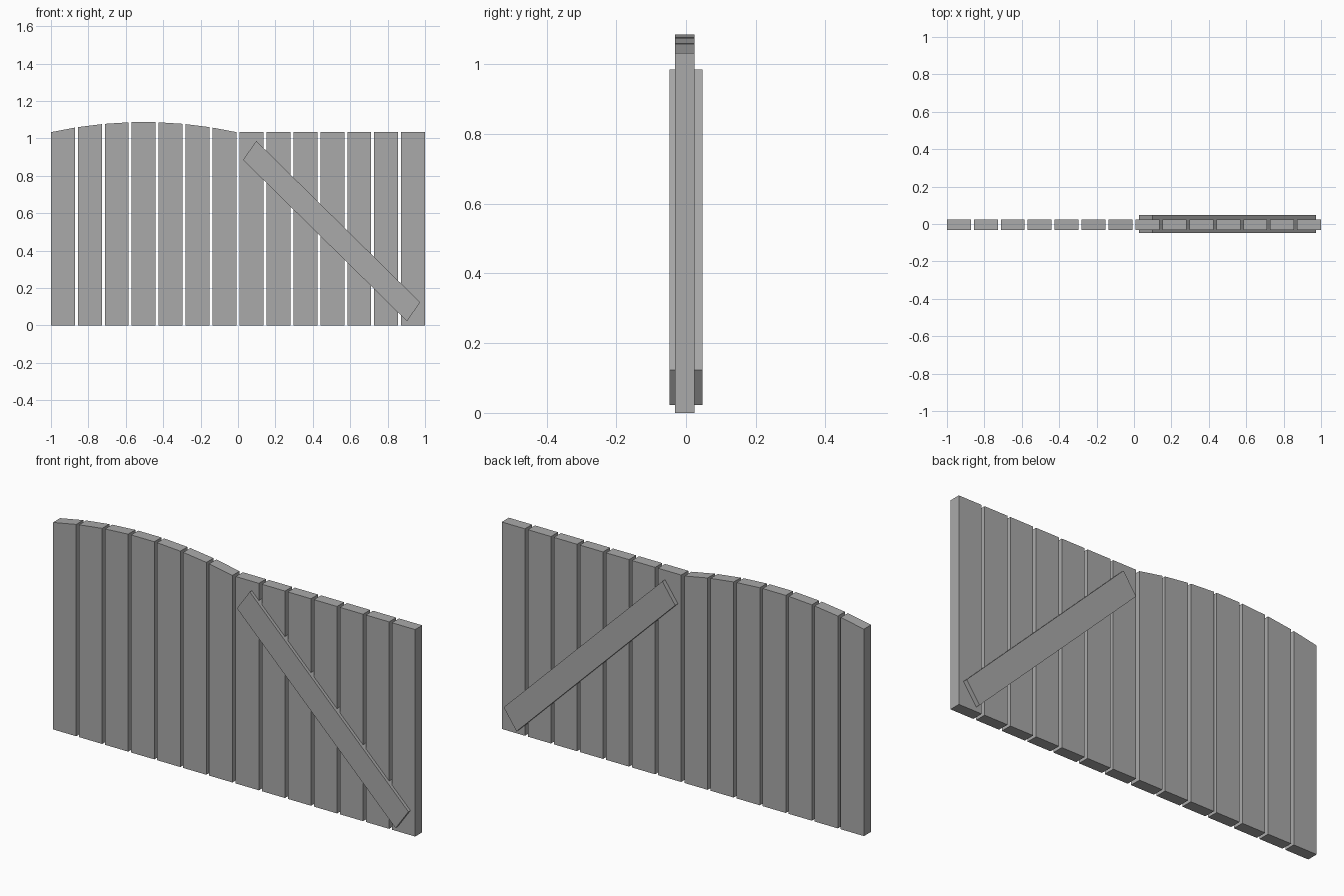
import bpy

cube = bpy.data.objects.get("Cube")
if cube:
    bpy.data.objects.remove(cube, do_unlink=True)

GREY = (0.4, 0.4, 0.4, 1.0)
wood = bpy.data.materials.new("grey_wood")
wood.use_nodes = True
wood.diffuse_color = GREY
wood.node_tree.nodes["Principled BSDF"].inputs["Base Color"].default_value = GREY


def slab(name, outline, front, back):
    """Extrude an outline in the x-z plane from front to back."""
    n = len(outline)
    verts = [(x, y, z) for y in (front, back) for x, z in outline]
    faces = [tuple(range(n)), tuple(reversed(range(n, 2 * n)))]
    faces += [(i, i + n, (i + 1) % n + n, (i + 1) % n) for i in range(n)]
    mesh = bpy.data.meshes.new(name)
    mesh.from_pydata(verts, [], faces)
    mesh.materials.append(wood)
    obj = bpy.data.objects.new(name, mesh)
    bpy.context.collection.objects.link(obj)
    return obj


HEIGHT, RISE = 1.033, 0.054
PITCH, WIDTH = 0.1438, 0.128
FRONT, BACK = -0.031, 0.025


def arch(x):
    return HEIGHT + RISE * (1 - ((x + 0.504) / 0.496) ** 2)


# Seven planks per leaf: arched top on the right leaf, level on the left
for i in range(7):
    a = -1 + i * PITCH
    b = a + WIDTH
    slab(f"arched_plank_{i + 1}", [(a, 0), (b, 0), (b, arch(b)), (a, arch(a))], FRONT, BACK)
    b = 1 - i * PITCH
    a = b - WIDTH
    slab(f"level_plank_{7 - i}", [(a, 0), (b, 0), (b, HEIGHT), (a, HEIGHT)], FRONT, BACK)

# Diagonal brace, standing proud on both sides of the level leaf
slab("diagonal_brace", [(0.027, 0.885), (0.903, 0.022), (0.974, 0.123), (0.098, 0.986)],
     -0.047, 0.047)
